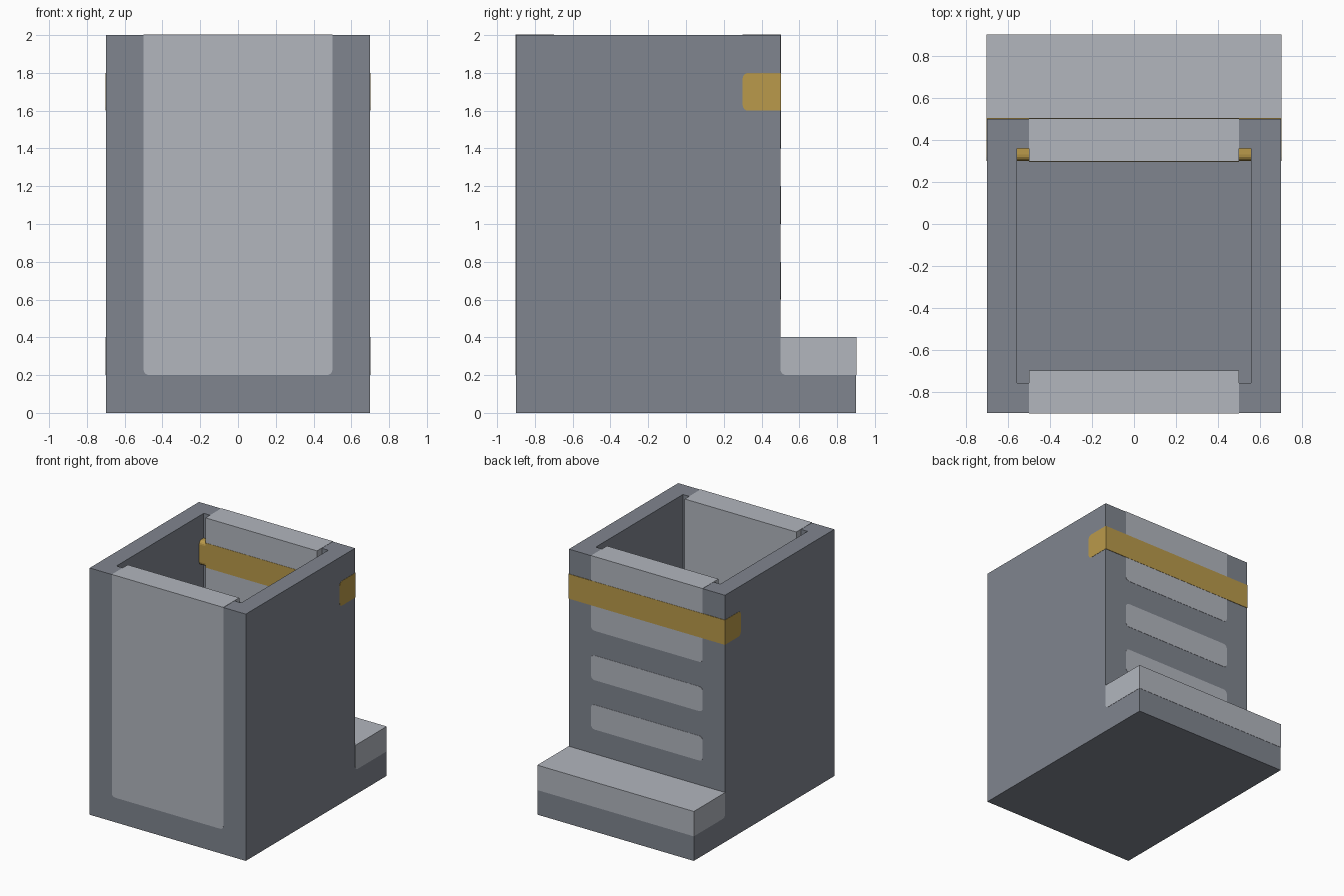
import bpy
import bmesh
from mathutils import Vector

if "Cube" in bpy.data.objects:
    bpy.data.objects.remove(bpy.data.objects["Cube"], do_unlink=True)

LIP = 0.002      # how far coloured inlays stand out of the shell
ROUND = 0.03     # inlay corner radius


def material(name, rgb):
    mat = bpy.data.materials.new(name)
    mat.use_nodes = True
    colour = (*rgb, 1)
    mat.diffuse_color = colour
    mat.node_tree.nodes["Principled BSDF"].inputs["Base Color"].default_value = colour
    return mat


dark = material("dark grey", (0.216, 0.235, 0.275))
light = material("light grey", (0.445, 0.468, 0.515))
gold = material("gold", (0.491, 0.323, 0.069))


def box_mesh(lo, hi):
    lo, hi = Vector(lo), Vector(hi)
    bm = bmesh.new()
    bmesh.ops.create_cube(bm, size=1)
    for v in bm.verts:
        v.co = (lo + hi) / 2 + v.co * (hi - lo)
    return bm


def finish(name, bm, mat):
    bmesh.ops.recalc_face_normals(bm, faces=bm.faces)
    mesh = bpy.data.meshes.new(name)
    bm.to_mesh(mesh)
    bm.free()
    mesh.materials.append(mat)
    obj = bpy.data.objects.new(name, mesh)
    bpy.context.collection.objects.link(obj)


def block(name, lo, hi, mat, rounded=None):
    """Box; edges whose midpoint and direction satisfy `rounded` are bevelled."""
    bm = box_mesh(lo, hi)
    if rounded:
        centre = (Vector(lo) + Vector(hi)) / 2
        edges = []
        for e in bm.edges:
            a, b = (v.co for v in e.verts)
            if rounded((a + b) / 2 - centre, (b - a).normalized()):
                edges.append(e)
        bmesh.ops.bevel(bm, geom=edges, offset=ROUND, segments=4,
                        profile=0.5, affect='EDGES')
    finish(name, bm, mat)


def all_along_y(mid, way):
    return abs(way.y) > 0.9


def bottom_along_y(mid, way):
    return abs(way.y) > 0.9 and mid.z < 0


def front_along_x(mid, way):
    return abs(way.x) > 0.9 and mid.y < 0


def front_bottom_along_x(mid, way):
    return front_along_x(mid, way) and mid.z < 0


# Hollow shell: inset the top, then sink it to the floor
bm = box_mesh((-0.7, -0.9, 0), (0.7, 0.5, 2))
bm.normal_update()
top = [f for f in bm.faces if f.normal.z > 0.9]
bmesh.ops.inset_region(bm, faces=top, thickness=0.2)
floor = bmesh.ops.extrude_discrete_faces(bm, faces=top)["faces"]
bmesh.ops.translate(bm, vec=(0, 0, -1.8),
                    verts=list({v for f in floor for v in f.verts}))
finish("shell", bm, dark)

# Rear step with a light tread
block("step_base", (-0.7, 0.5, 0), (0.7, 0.9, 0.4), dark)
block("step_tread", (-0.7 - LIP, 0.5, 0.2), (0.7 + LIP, 0.9 + LIP, 0.4 + LIP),
      light, front_bottom_along_x)

# Front wall panel, showing outside, inside and on the rim
block("front_panel", (-0.5, -0.9 - LIP, 0.2), (0.5, -0.7 + LIP, 2 + LIP),
      light, bottom_along_y)

# Back wall panel and the slats below it
block("back_panel", (-0.5, 0.3 - LIP, 1.4), (0.5, 0.5 + LIP, 2 + LIP),
      light, bottom_along_y)
for i, z in enumerate((1.0, 0.6, 0.2)):
    block(f"back_slat_{i + 1}", (-0.5, 0.3 - LIP, z), (0.5, 0.5 + LIP, z + 0.2),
          light, all_along_y)

# Gold band wrapping the back corners, and its inner face
block("gold_band", (-0.7 - LIP, 0.3, 1.6), (0.7 + LIP, 0.5 + 2 * LIP, 1.8),
      gold, front_along_x)
block("gold_band_inside", (-0.5, 0.3 - 2 * LIP, 1.6), (0.5, 0.4, 1.8), gold)
